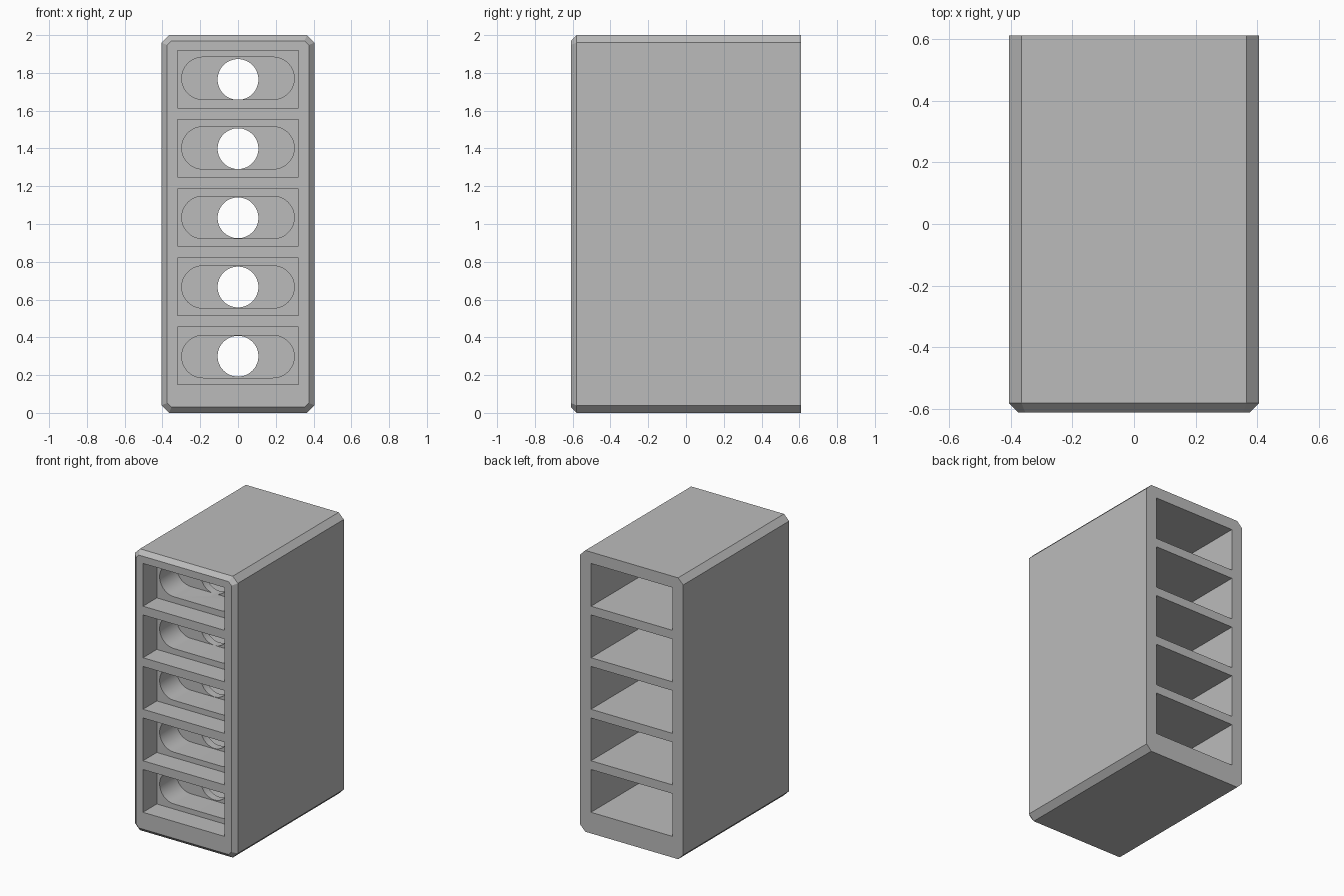
import bpy, bmesh, math

if "Cube" in bpy.data.objects:
    bpy.data.objects.remove(bpy.data.objects["Cube"])

HALF_W, HALF_D, HEIGHT = 0.405, 0.61, 2.0
EDGE, FRONT_BEVEL = 0.04, 0.03
BAYS, PITCH = 5, 0.3663
POCKET_Y, SLOT_Y, WALL_Y = -0.455, -0.265, -0.21   # wall faces from front to back

grey = bpy.data.materials.new("plain grey")
grey.use_nodes = True
colour = (0.5, 0.5, 0.5, 1)
grey.diffuse_color = colour
grey.node_tree.nodes["Principled BSDF"].inputs["Base Color"].default_value = colour


def octagon(inset, corner):
    """Rectangular outline with cut corners, in x and z."""
    w, lo, hi = HALF_W - inset, inset, HEIGHT - inset
    c = corner
    return [(-w + c, lo), (w - c, lo), (w, lo + c), (w, hi - c),
            (w - c, hi), (-w + c, hi), (-w, hi - c), (-w, lo + c)]


def stadium(half_width, radius, zc, steps=24):
    """Outline with round ends; a circle when half_width equals radius."""
    pts = []
    for side in (1, -1):
        for i in range(steps + 1):
            a = -math.pi / 2 + math.pi * i / steps
            p = (side * (half_width - radius + radius * math.cos(a)),
                 zc + side * radius * math.sin(a))
            if not pts or math.dist(p, pts[-1]) > 1e-5:
                pts.append(p)
    if math.dist(pts[0], pts[-1]) < 1e-5:
        pts.pop()
    return pts


def rectangle(half_width, z0, z1):
    return [(-half_width, z0), (half_width, z0), (half_width, z1), (-half_width, z1)]


def loft(bm, sections):
    """Skin equal outlines placed at successive y positions and cap the ends."""
    rings = [[bm.verts.new((x, y, z)) for x, z in pts] for y, pts in sections]
    for a, b in zip(rings, rings[1:]):
        for i in range(len(a)):
            j = (i + 1) % len(a)
            bm.faces.new((a[i], a[j], b[j], b[i]))
    bm.faces.new(rings[0])
    bm.faces.new(rings[-1])


def make_object(name, solids):
    bm = bmesh.new()
    for sections in solids:
        loft(bm, sections)
    bmesh.ops.recalc_face_normals(bm, faces=bm.faces)
    mesh = bpy.data.meshes.new(name)
    bm.to_mesh(mesh)
    bm.free()
    mesh.materials.append(grey)
    obj = bpy.data.objects.new(name, mesh)
    bpy.context.collection.objects.link(obj)
    return obj


def prism(pts, y0, y1):
    return [(y0, pts), (y1, pts)]


# Housing: cut corners all along, bevelled front rim
rim = EDGE - FRONT_BEVEL * (2 - math.sqrt(2))
housing = make_object("housing", [[
    (-HALF_D, octagon(FRONT_BEVEL, rim)),
    (-HALF_D + FRONT_BEVEL, octagon(0, EDGE)),
    (HALF_D, octagon(0, EDGE))]])

# Bays open to front and back, round-ended recesses, and round holes in the walls
bays, recesses, holes = [], [], []
for i in range(BAYS):
    z = 0.30 + i * PITCH
    opening = rectangle(0.32, z - 0.15, z + 0.154)
    bays.append(prism(opening, -HALF_D - 0.1, POCKET_Y))
    bays.append(prism(opening, WALL_Y, HALF_D + 0.1))
    recesses.append(prism(stadium(0.298, 0.112, z - 0.002 + i * 0.002), POCKET_Y - 0.05, SLOT_Y))
    holes.append(prism(stadium(0.108, 0.108, z), SLOT_Y - 0.05, WALL_Y + 0.05))

cutters = [make_object("bay_cutter", bays), make_object("recess_cutter", recesses),
           make_object("hole_cutter", holes)]
for cutter in cutters:
    cutter.hide_render = True
    cut = housing.modifiers.new(cutter.name, "BOOLEAN")
    cut.operation, cut.solver, cut.object = "DIFFERENCE", "EXACT", cutter

# Bake the cuts and remove the cutters
bpy.context.view_layer.update()
graph = bpy.context.evaluated_depsgraph_get()
result = bpy.data.meshes.new_from_object(housing.evaluated_get(graph))
housing.modifiers.clear()
housing.data = result
for cutter in cutters:
    bpy.data.objects.remove(cutter)

# Smooth the round walls, keep the edges sharp
for o in bpy.context.selected_objects:
    o.select_set(False)
housing.select_set(True)
bpy.context.view_layer.objects.active = housing
bpy.ops.object.shade_smooth_by_angle(angle=math.radians(25))
